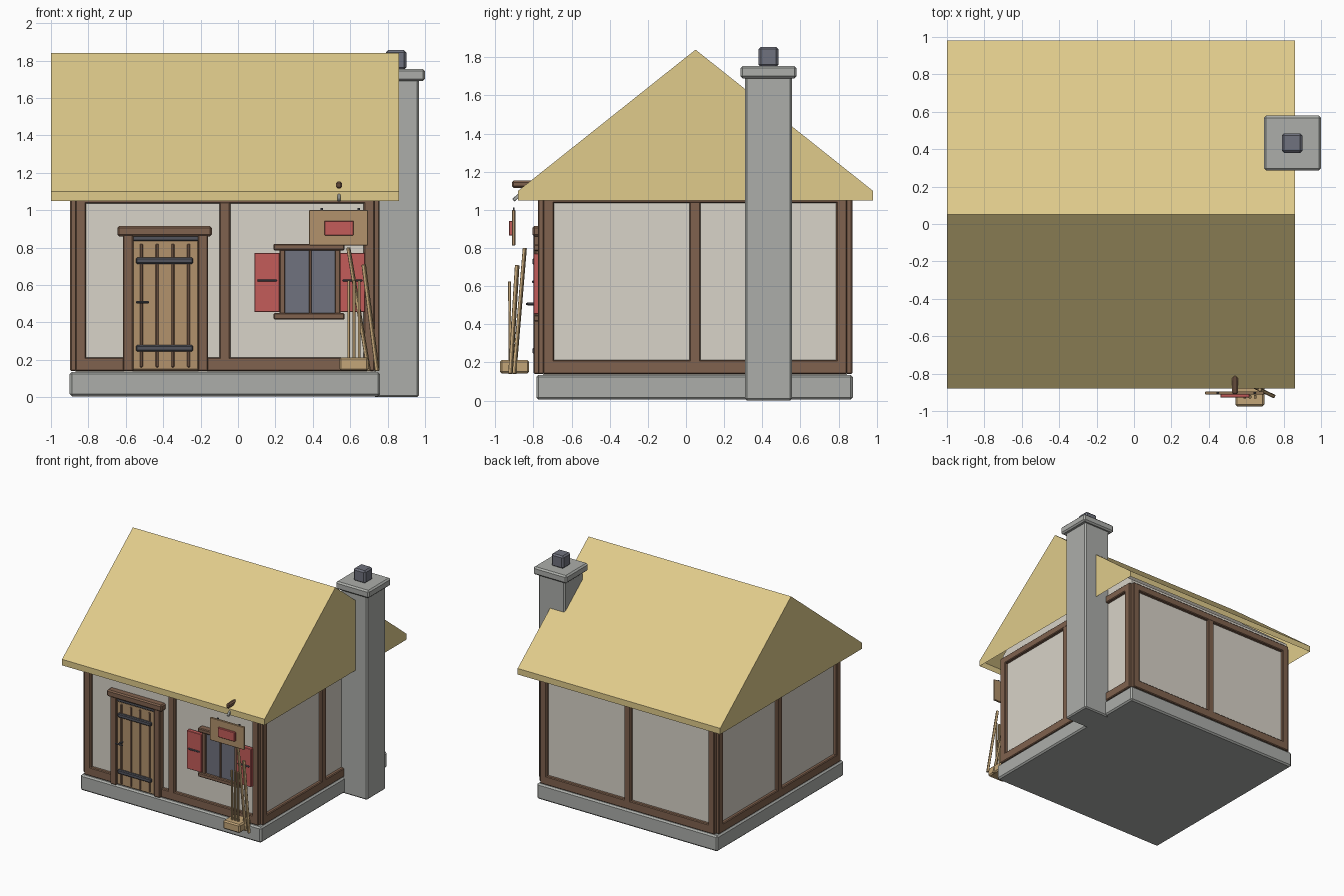
import bpy, bmesh
from mathutils import Vector, Matrix

if "Cube" in bpy.data.objects:
    bpy.data.objects.remove(bpy.data.objects["Cube"])


def material(name, r, g, b):
    m = bpy.data.materials.new(name)
    m.diffuse_color = [((c / 255 + 0.055) / 1.055) ** 2.4 for c in (r, g, b)] + [1]
    m.use_nodes = True
    m.node_tree.nodes["Principled BSDF"].inputs["Base Color"].default_value = m.diffuse_color
    return m


STONE = material("stone", 172, 174, 170)
SLATE = material("slate", 112, 114, 126)
IRON = material("iron", 82, 84, 92)
TIMBER = material("timber", 128, 98, 78)
OAK = material("oak", 178, 146, 108)
PLASTER = material("plaster", 216, 211, 200)
THATCH = material("thatch", 224, 203, 139)
RED = material("red_paint", 196, 92, 90)
PALE = material("pale_wood", 196, 166, 120)


def finish(name, bm, mat, bevel=0):
    bmesh.ops.recalc_face_normals(bm, faces=bm.faces)
    me = bpy.data.meshes.new(name)
    bm.to_mesh(me)
    bm.free()
    me.materials.append(mat)
    ob = bpy.data.objects.new(name, me)
    bpy.context.collection.objects.link(ob)
    if bevel:
        mod = ob.modifiers.new("bevel", 'BEVEL')
        mod.width = bevel
        mod.segments = 1
    return ob


def box(name, x, y, z, mat, bevel=0.006):
    bm = bmesh.new()
    size = [b - a for a, b in (x, y, z)]
    mid = [(a + b) / 2 for a, b in (x, y, z)]
    bmesh.ops.create_cube(bm, size=1, matrix=Matrix.Translation(mid) @ Matrix.Diagonal(size + [1]))
    return finish(name, bm, mat, min(bevel, min(size) * 0.3))


def prism(name, profile, x0, x1, mat, bottom=True):
    """Extrude a y-z profile along x; the last profile edge is the underside."""
    bm = bmesh.new()
    a = [bm.verts.new((x0, y, z)) for y, z in profile]
    b = [bm.verts.new((x1, y, z)) for y, z in profile]
    bm.faces.new(a)
    bm.faces.new(b)
    n = len(profile)
    for i in range(n if bottom else n - 1):
        j = (i + 1) % n
        bm.faces.new((a[i], a[j], b[j], b[i]))
    return finish(name, bm, mat)


def rod(name, p, q, width, mat):
    """Square bar from p to q."""
    p, q = Vector(p), Vector(q)
    d = q - p
    bm = bmesh.new()
    rot = d.to_track_quat('Z', 'Y').to_matrix().to_4x4()
    bmesh.ops.create_cube(bm, size=1, matrix=Matrix.Translation((p + q) / 2) @ rot
                          @ Matrix.Diagonal((width, width, d.length, 1)))
    return finish(name, bm, mat, width * 0.15)


# Foundation, plaster walls with gables, hollow roof
X0, X1, Y0, Y1 = -0.87, 0.73, -0.75, 0.845
box("foundation", (-0.90, 0.76), (-0.785, 0.875), (0.005, 0.135), STONE, 0.012)
prism("walls", [(Y0, 0.13), (Y0, 1.13), (0.05, 1.76), (Y1, 1.13), (Y1, 0.13)], X0, X1, PLASTER)
prism("roof", [(-0.88, 1.05), (-0.88, 1.10), (0.05, 1.84), (0.98, 1.10), (0.98, 1.05)],
      -1.0, 0.86, THATCH, bottom=False)

# Chimney
box("chimney_stack", (0.725, 0.968), (0.31, 0.555), (0, 1.70), STONE, 0.01)
box("chimney_cap", (0.695, 1.0), (0.285, 0.58), (1.69, 1.755), STONE, 0.012)
box("chimney_flue", (0.79, 0.9), (0.38, 0.485), (1.75, 1.855), SLATE, 0.012)

# Timber frame on all four walls
T = 0.027


def frame(side, lo, hi, place):
    w = 0.058
    mid = (lo + hi) / 2
    bars = [("left_post", (lo, lo + w), (0.14, 1.09)),
            ("middle_post", (mid - w / 2, mid + w / 2), (0.20, 1.045)),
            ("right_post", (hi - w, hi), (0.14, 1.09)),
            ("sill_beam", (lo, hi), (0.14, 0.213)),
            ("top_beam", (lo, hi), (1.035, 1.095))]
    for part, along, z in bars:
        x, y = place(along)
        box(f"{side}_{part}", x, y, z, TIMBER)


frame("front", X0, X1, lambda s: (s, (Y0 - T, Y0 + 0.01)))
frame("back", X0, X1, lambda s: (s, (Y1 - 0.01, Y1 + T)))
frame("left", Y0, Y1, lambda s: ((X0 - T, X0 + 0.01), s))
frame("right", Y0, Y1, lambda s: ((X1 - 0.01, X1 + T), s))

# Door with frame, battens, hinges and handle
for side, x in (("left", -0.615), ("right", -0.215)):
    box(f"door_{side}_jamb", (x, x + 0.055), (-0.80, -0.74), (0.14, 0.87), TIMBER)
box("door_lintel", (-0.645, -0.14), (-0.805, -0.74), (0.86, 0.915), TIMBER, 0.01)
box("door_top_rail", (-0.57, -0.205), (-0.79, -0.74), (0.835, 0.865), IRON)
box("door_panel", (-0.565, -0.21), (-0.785, -0.74), (0.145, 0.84), OAK)
for i in range(4):
    x = -0.517 + i * 0.0845
    box(f"door_batten_{i + 1}", (x - 0.008, x + 0.008), (-0.793, -0.78), (0.16, 0.82), TIMBER)
for part, z in (("lower", 0.245), ("upper", 0.713)):
    box(f"door_{part}_strap", (-0.545, -0.24), (-0.805, -0.78), (z, z + 0.033), IRON)
box("door_handle_stem", (-0.52, -0.505), (-0.835, -0.78), (0.50, 0.515), IRON, 0.003)
box("door_handle_bar", (-0.545, -0.475), (-0.84, -0.83), (0.502, 0.513), IRON, 0.003)

# Window with shutters
box("window_glass", (0.235, 0.53), (-0.775, -0.74), (0.44, 0.80), SLATE)
for i, x in enumerate((0.222, 0.379, 0.518)):
    w = 0.014 if i == 1 else 0.03
    box(f"window_upright_{i + 1}", (x, x + w), (-0.79, -0.74), (0.44, 0.80), TIMBER, 0.004)
for part, z in (("sill", 0.415), ("lintel", 0.785)):
    box(f"window_{part}", (0.19, 0.57), (-0.80, -0.74), (z, z + 0.035), TIMBER)
for side, x in (("left", 0.088), ("right", 0.545)):
    box(f"{side}_shutter", (x, x + 0.135), (-0.80, -0.765), (0.455, 0.772), RED, 0.003)
    box(f"{side}_shutter_bar", (x + 0.015, x + 0.12), (-0.807, -0.79), (0.618, 0.63), IRON, 0.003)

# Hanging sign and its bracket
box("sign_board", (0.38, 0.695), (-0.912, -0.895), (0.812, 1.0), OAK, 0.003)
box("sign_plaque", (0.462, 0.618), (-0.928, -0.908), (0.865, 0.942), RED, 0.003)
for i, x in enumerate((0.442, 0.64)):
    box(f"sign_hook_{i + 1}", (x, x + 0.012), (-0.908, -0.898), (0.99, 1.012), IRON, 0.002)
box("sign_beam", (0.525, 0.555), (-0.912, -0.74), (1.115, 1.153), TIMBER, 0.01)
rod("sign_brace", (0.54, -0.905, 1.05), (0.54, -0.84, 1.11), 0.018, STONE)

# Box of sticks with two leaning poles
box("stick_box", (0.542, 0.697), (-0.975, -0.822), (0.142, 0.213), PALE, 0.01)
for i, x in enumerate((0.592, 0.62, 0.648)):
    rod(f"stick_{i + 1}", (x, -0.922, 0.18), (x, -0.925, 0.625), 0.015, PALE)
rod("tall_pole", (0.70, -0.90, 0.14), (0.59, -0.845, 0.80), 0.018, PALE)
rod("short_pole", (0.745, -0.92, 0.14), (0.672, -0.885, 0.71), 0.02, PALE)
